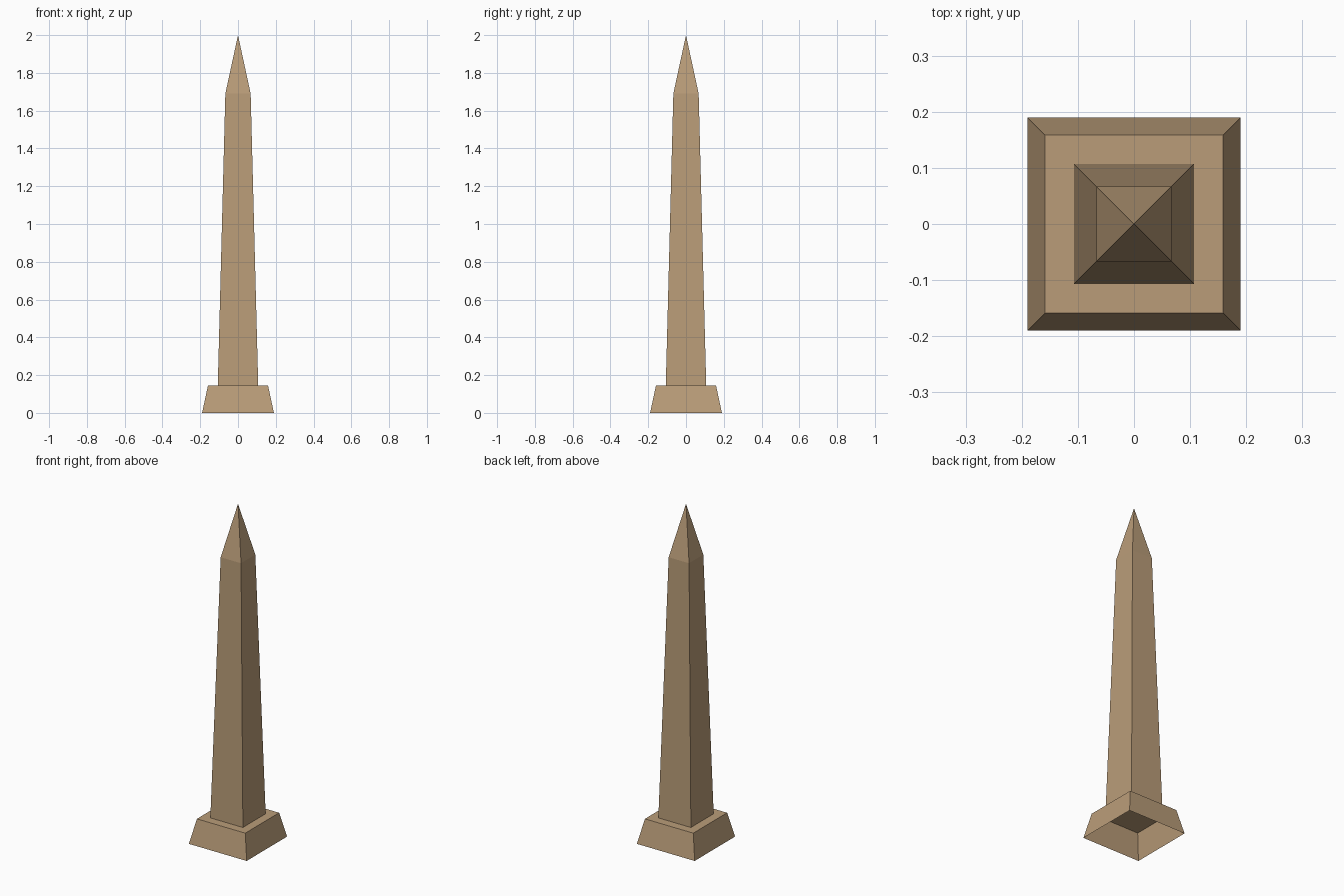
import bpy, bmesh

if "Cube" in bpy.data.objects:
    bpy.data.objects.remove(bpy.data.objects["Cube"])

stone = bpy.data.materials.new("sandstone")
stone.diffuse_color = (0.49, 0.335, 0.19, 1)
stone.use_nodes = True
stone.node_tree.nodes["Principled BSDF"].inputs["Base Color"].default_value = stone.diffuse_color


def square_loft(name, rings, tip=None, cap_bottom=False):
    """Stack centred squares given as (half width, height), optionally ending in a point."""
    bm = bmesh.new()
    loops = [[bm.verts.new((sx * h, sy * h, z))
              for sx, sy in ((-1, -1), (1, -1), (1, 1), (-1, 1))] for h, z in rings]
    for low, high in zip(loops, loops[1:]):
        for i in range(4):
            j = (i + 1) % 4
            bm.faces.new((low[i], low[j], high[j], high[i]))
    if tip is not None:
        apex = bm.verts.new((0, 0, tip))
        for i in range(4):
            bm.faces.new((loops[-1][i], loops[-1][(i + 1) % 4], apex))
    if cap_bottom:
        bm.faces.new(loops[0][::-1])
    mesh = bpy.data.meshes.new(name)
    bm.to_mesh(mesh)
    bm.free()
    mesh.materials.append(stone)
    obj = bpy.data.objects.new(name, mesh)
    bpy.context.collection.objects.link(obj)
    return obj


# Hollow sloped plinth, open underneath, with a flat ledge around the shaft
square_loft("plinth", [(0.19, 0), (0.159, 0.145), (0.107, 0.145)])
# Tapering shaft with its pointed cap
square_loft("shaft", [(0.107, 0.145), (0.067, 1.69)], tip=2.0, cap_bottom=True)
